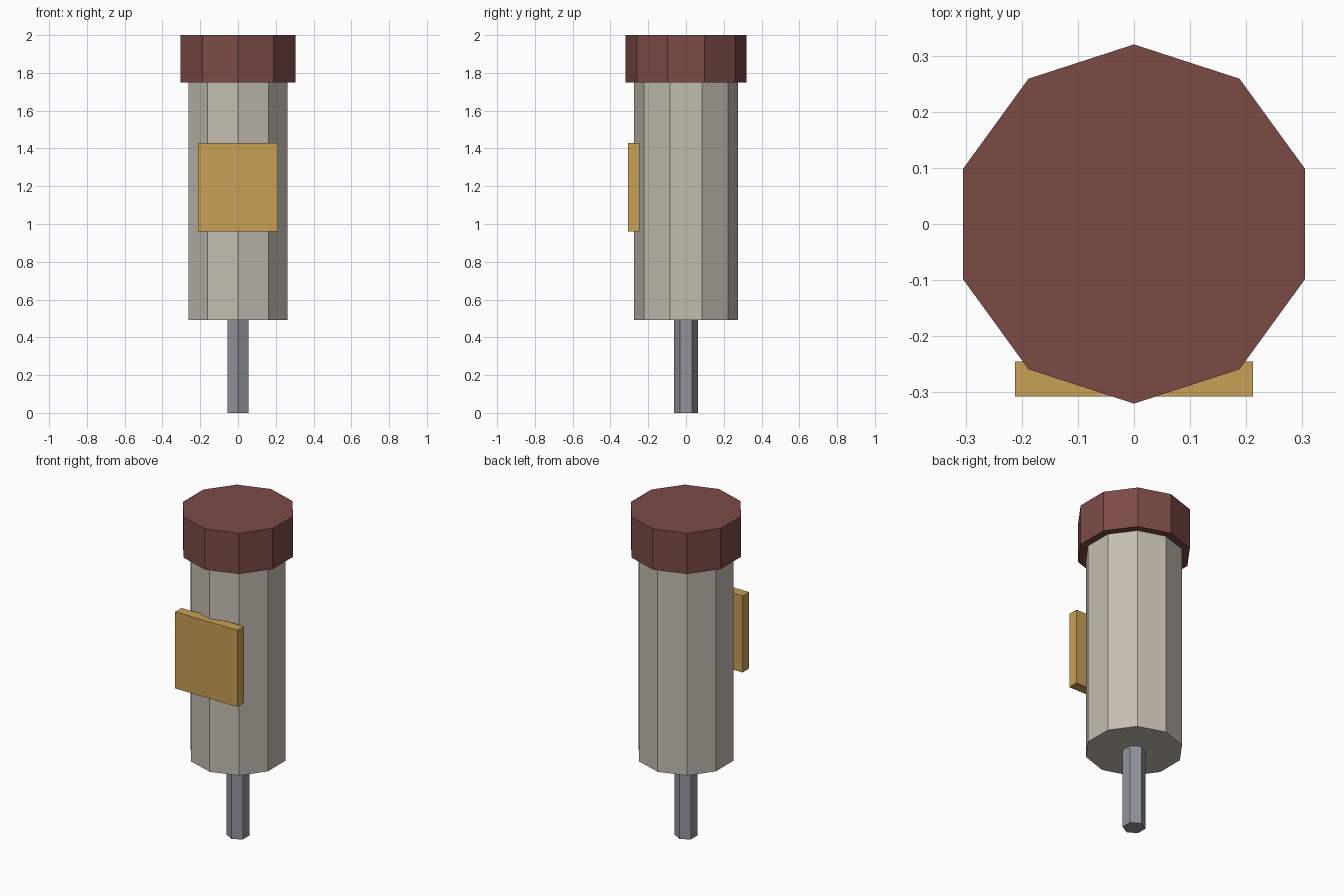
import bpy

if "Cube" in bpy.data.objects:
    bpy.data.objects.remove(bpy.data.objects["Cube"])


def paint(obj, name, color):
    mat = bpy.data.materials.new(name)
    mat.diffuse_color = (*color, 1.0)
    mat.use_nodes = True
    mat.node_tree.nodes["Principled BSDF"].inputs["Base Color"].default_value = mat.diffuse_color
    obj.data.materials.append(mat)


def prism(name, sides, radius, z0, z1):
    # Flat-sided upright cylinder with a corner facing the front and the back
    bpy.ops.mesh.primitive_cylinder_add(
        vertices=sides, radius=radius, depth=z1 - z0, location=(0, 0, (z0 + z1) / 2))
    obj = bpy.context.object
    obj.name = name
    return obj


def box(name, lo, hi):
    bpy.ops.mesh.primitive_cube_add(size=1, location=[(a + b) / 2 for a, b in zip(lo, hi)])
    obj = bpy.context.object
    obj.name = name
    obj.scale = [b - a for a, b in zip(lo, hi)]
    bpy.ops.object.transform_apply(location=False, rotation=False, scale=True)
    return obj


# Thin six-sided stem at the bottom
stem = prism("stem", 6, 0.064, 0.0, 0.493)
paint(stem, "steel", (0.28, 0.30, 0.33))

# Ten-sided main barrel
barrel = prism("barrel", 10, 0.275, 0.493, 1.75)
paint(barrel, "pale_shell", (0.55, 0.51, 0.44))

# Wider end cap
cap = prism("cap", 10, 0.32, 1.75, 2.0)
paint(cap, "dark_red", (0.20, 0.07, 0.06))

# Label plate set into the front of the barrel
plate = box("front_plate", (-0.212, -0.307, 0.96), (0.212, -0.245, 1.43))
paint(plate, "brass", (0.58, 0.35, 0.09))
